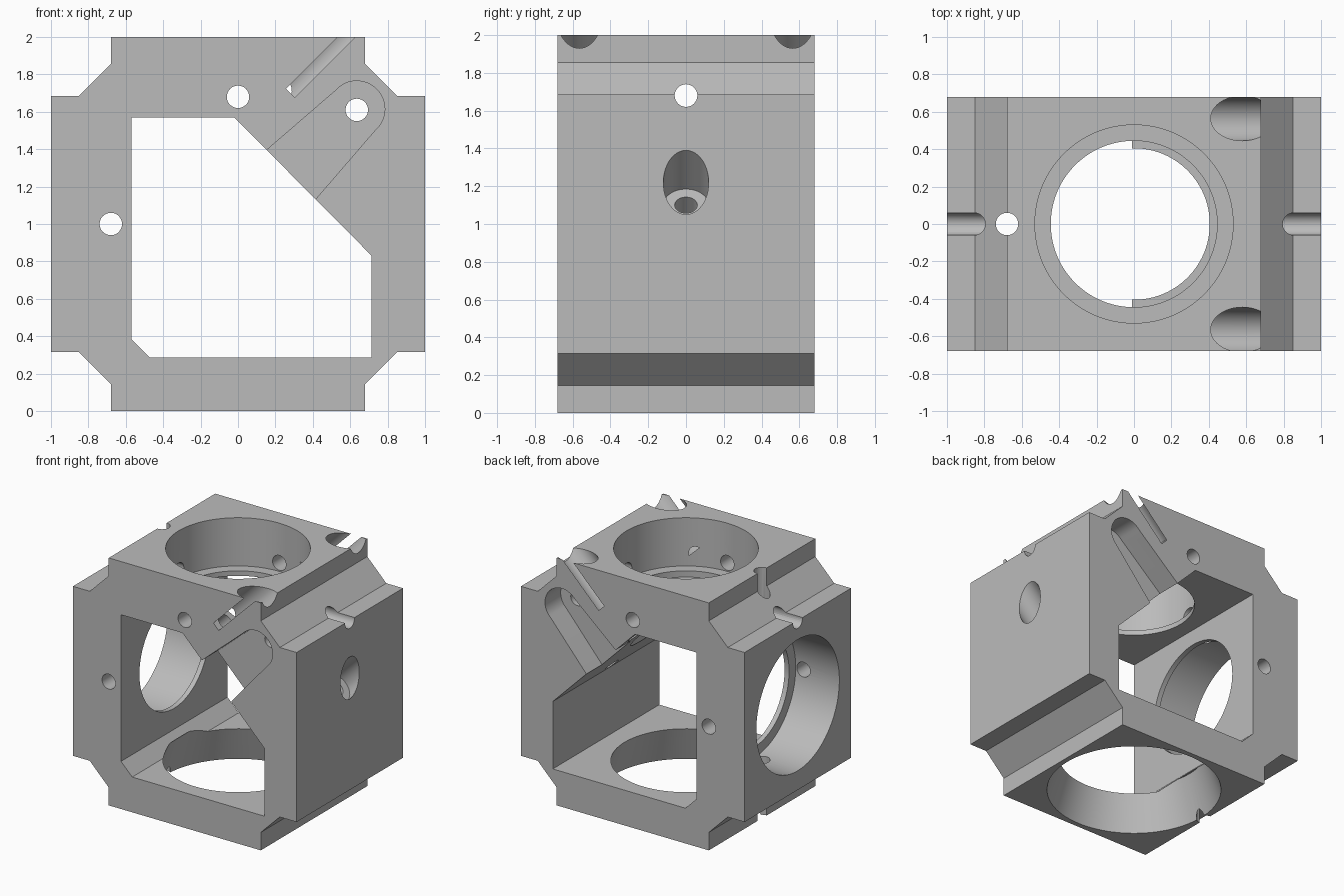
import bpy, bmesh, math
from mathutils import Vector

cube = bpy.data.objects.get("Cube")
if cube:
    bpy.data.objects.remove(cube, do_unlink=True)

HALF = 0.68     # half depth of the block
PIN = 0.06      # radius of the small rod holes

metal = bpy.data.materials.new("light grey metal")
metal.use_nodes = True
metal.diffuse_color = (0.5, 0.5, 0.5, 1)
metal.node_tree.nodes["Principled BSDF"].inputs["Base Color"].default_value = (0.5, 0.5, 0.5, 1)


def finish(name, bm):
    bmesh.ops.recalc_face_normals(bm, faces=bm.faces)
    mesh = bpy.data.meshes.new(name)
    bm.to_mesh(mesh)
    bm.free()
    mesh.materials.append(metal)
    obj = bpy.data.objects.new(name, mesh)
    bpy.context.collection.objects.link(obj)
    return obj


def prism(name, outline, y0, y1):
    """Extrude an (x, z) outline along y."""
    bm = bmesh.new()
    face = bm.faces.new([bm.verts.new((x, y0, z)) for x, z in outline])
    new = bmesh.ops.extrude_face_region(bm, geom=[face])["geom"]
    verts = [v for v in new if isinstance(v, bmesh.types.BMVert)]
    bmesh.ops.translate(bm, verts=verts, vec=(0, y1 - y0, 0))
    return finish(name, bm)


def rod(name, start, end, r0, r1=None, sides=32):
    """Cylinder or cone between two points."""
    start, end = Vector(start), Vector(end)
    axis = end - start
    bm = bmesh.new()
    bmesh.ops.create_cone(bm, cap_ends=True, segments=sides, radius1=r0,
                          radius2=r0 if r1 is None else r1, depth=axis.length)
    obj = finish(name, bm)
    turn = axis.to_track_quat('Z', 'Y').to_matrix().to_4x4()
    turn.translation = (start + end) / 2
    obj.data.transform(turn)
    return obj


# Block with stepped, chamfered corners
corner = [(0.68, 2), (0.68, 1.855), (0.85, 1.685), (1, 1.685)]
right = corner + [(x, 2 - z) for x, z in reversed(corner)]
outline = right + [(-x, z) for x, z in reversed(right)]
body = prism("cube_housing", outline, -HALF, HALF)

cutters = []

# Inner window with the slanted upper right wall
window = [(-0.57, 0.385), (-0.47, 0.285), (0.715, 0.285), (0.715, 0.83),
          (-0.02, 1.57), (-0.57, 1.57)]
cutters.append(prism("window_cutter", window, -1, 1))

# Stepped port in the top and in the left wall
cutters += [
    rod("top_port", (0, 0, 1.61), (0, 0, 2.2), 0.53, sides=96),
    rod("top_lip", (0, 0, 1.56), (0, 0, 1.8), 0.445, sides=96),
    rod("top_passage", (0, 0, 0.9), (0, 0, 1.7), 0.405, sides=96),
    rod("side_port", (-1.2, 0, 1), (-0.61, 0, 1), 0.53, sides=96),
    rod("side_lip", (-0.8, 0, 1), (-0.5, 0, 1), 0.445, sides=96),
]

# Tapered port in the base
slope = 0.09 / 0.285
cutters.append(rod("base_port", (0, 0, -0.05), (0, 0, 0.335),
                   0.64 + 0.05 * slope, 0.55 - 0.05 * slope, 96))

# Straight rod holes
cutters += [
    rod("cross_hole", (-1.2, 0, 1.68), (1.2, 0, 1.68), PIN),
    rod("upright_hole", (-0.679, 0, -0.2), (-0.679, 0, 2.2), PIN),
]
for x, z in [(-0.68, 1), (0, 1.68), (0.635, 1.61)]:
    cutters.append(rod("depth_hole", (x, -1, z), (x, 1, z), PIN))

# Diagonal counterbored screw holes
for x, y, z in [(0.88, 0, 1.1), (0.28, 0.565, 1.7), (0.28, -0.565, 1.7)]:
    cutters.append(rod("screw_head_bore", (x, y, z), (x + 0.6, y, z + 0.6), 0.12, sides=48))
    cutters.append(rod("screw_bore", (x - 0.3, y, z - 0.3), (x + 0.1, y, z + 0.1), PIN))

# Tapered, round-ended pockets on front and back
taper = math.radians(4)
local = []
for i in range(25):
    a = -math.pi / 2 - taper + i / 24 * (math.pi + 2 * taper)
    local.append((0.15 * math.cos(a), 0.15 * math.sin(a)))
local += [(-0.56, 0.19), (-0.56, -0.19)]
s = math.sqrt(0.5)
pocket = [(0.635 + s * (u - v), 1.615 + s * (u + v)) for u, v in local]
for side in (-1, 1):
    cutters.append(prism("pocket_cutter", pocket, side * 0.48, side * 0.9))

# Cut everything out of the block
for cutter in cutters:
    mod = body.modifiers.new(cutter.name, 'BOOLEAN')
    mod.operation = 'DIFFERENCE'
    mod.solver = 'EXACT'
    mod.object = cutter
    cutter.hide_render = True
bpy.context.view_layer.update()
graph = bpy.context.evaluated_depsgraph_get()
result = bpy.data.meshes.new_from_object(body.evaluated_get(graph))
body.modifiers.clear()
body.data = result
for cutter in cutters:
    bpy.data.objects.remove(cutter, do_unlink=True)

# Smooth bores, sharp edges
bpy.ops.object.select_all(action='DESELECT')
body.select_set(True)
bpy.context.view_layer.objects.active = body
bpy.ops.object.shade_smooth_by_angle(angle=math.radians(25))
